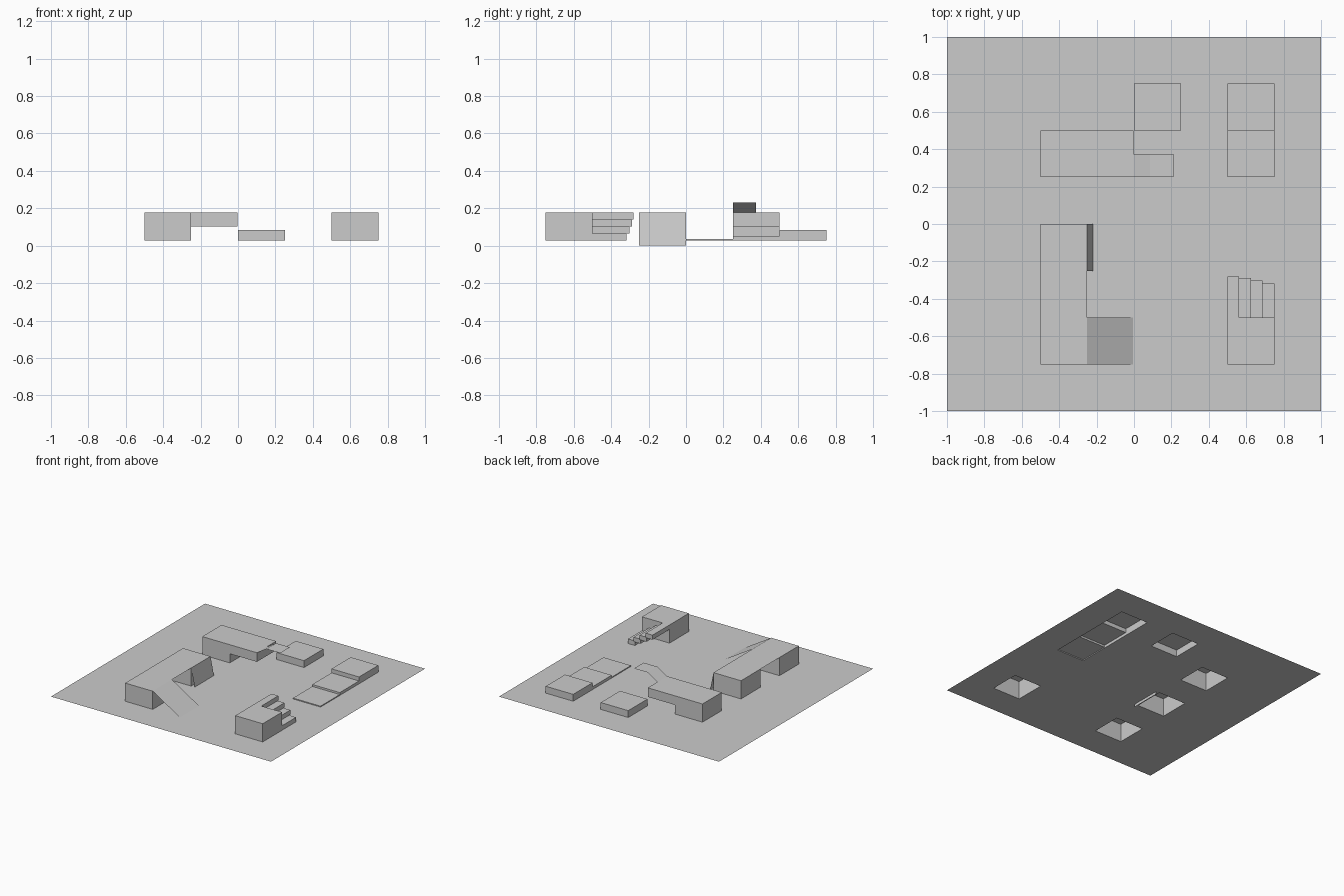
import bpy

if "Cube" in bpy.data.objects:
    bpy.data.objects.remove(bpy.data.objects["Cube"])

G = 0.0285      # ground level
T = 0.178       # platform top
C = 0.25        # grid cell


def mesh_object(name, quads):
    """One object from a list of four-corner faces, shared corners welded."""
    verts, index, faces = [], {}, []
    for q in quads:
        face = []
        for p in q:
            key = tuple(round(c, 5) for c in p)
            if key not in index:
                index[key] = len(verts)
                verts.append(key)
            face.append(index[key])
        faces.append(face)
    me = bpy.data.meshes.new(name)
    me.from_pydata(verts, [], faces)
    me.update()
    ob = bpy.data.objects.new(name, me)
    bpy.context.collection.objects.link(ob)
    return ob


def flat(x0, x1, y0, y1, z):
    return [(x0, y0, z), (x1, y0, z), (x1, y1, z), (x0, y1, z)]


def slope(xa, za, xb, zb, y0, y1):
    """Strip running along x from (xa, za) to (xb, zb), facing up."""
    return [(xa, y0, za), (xb, y0, zb), (xb, y1, zb), (xa, y1, za)]


def east(x, y0, y1, z0, z1):
    return [(x, y0, z0), (x, y1, z0), (x, y1, z1), (x, y0, z1)]


def north(y, x0, x1, z0, z1):
    return [(x1, y, z0), (x0, y, z0), (x0, y, z1), (x1, y, z1)]


def box(x0, x1, y0, y1, z0, z1, omit="B"):
    """Box faces; omit leaves out any of N, S, E, W, B(ottom)."""
    sides = {
        "T": flat(x0, x1, y0, y1, z1),
        "B": flat(x0, x1, y0, y1, z0)[::-1],
        "E": east(x1, y0, y1, z0, z1),
        "W": east(x0, y0, y1, z0, z1)[::-1],
        "N": north(y1, x0, x1, z0, z1),
        "S": north(y0, x0, x1, z0, z1)[::-1],
    }
    return [f for k, f in sides.items() if k not in omit]


# Ground sheet, open beneath every raised block
holes = {(6, 1), (4, 6), (2, 5), (2, 3), (2, 1), (6, 4), (6, 5), (6, 6)}
mesh_object("ground", [
    flat(-1 + i * C, -1 + (i + 1) * C, -1 + j * C, -1 + (j + 1) * C, G)
    for i in range(8) for j in range(8) if (i, j) not in holes])

# Two towers joined by a thin deck
mesh_object("deck_towers",
            box(-0.5, -0.25, -0.75, -0.5, G, T)
            + box(-0.5, -0.25, -0.25, 0, G, T)
            + [flat(-0.5, -0.25, -0.5, -0.25, T)])

# Gentle and steep ramps leaning on the towers
mesh_object("gentle_ramp", [slope(-0.25, T, -0.005, G, -0.75, -0.5)])
mesh_object("steep_ramp", [slope(-0.25, T, -0.213, 0, -0.25, 0)])

# Tower with an overhanging arm
MID = (G + T) / 2
mesh_object("overhang_block",
            box(-0.5, -0.25, 0.25, 0.5, G, T, "BE")
            + [east(-0.25, 0.25, 0.5, G, MID)]
            + box(-0.25, -0.003, 0.25, 0.5, MID, T, "W"))

# Raised lip at the end of the arm
mesh_object("raised_lip", [slope(-0.003, T, 0.085, 0.232, 0.25, 0.375),
                           slope(0.085, 0.232, 0.21, 0.232, 0.25, 0.375)])

# Low block
mesh_object("low_block", box(0, 0.25, 0.5, 0.75, G, 0.085))

# Row of three shallow steps
heights = [0.036, 0.052, 0.085]
row, below = [], G
for k, h in enumerate(heights):
    y = k * C
    row += box(0.5, 0.75, y, y + C, G, h, "BNS")
    row.append(north(y, 0.5, 0.75, below, h)[::-1])
    below = h
row.append(north(0.75, 0.5, 0.75, G, below))
mesh_object("shallow_steps", row)

# Stair block: floating treads pulled from the diagonal of its back wall
stairs = box(0.5, 0.75, -0.75, -0.5, G, T, "BN")
dx, dz = C / 4, (T - G) / 4
for i, end in enumerate([-0.28, -0.29, -0.302, -0.318]):
    x = 0.5 + i * dx
    for j in range(4):
        z = T - (j + 1) * dz
        if i == j:
            stairs += box(x, x + dx, -0.5, end, z, z + dz, "S")
        else:
            stairs.append(north(-0.5, x, x + dx, z, z + dz))
mesh_object("stair_block", stairs)
